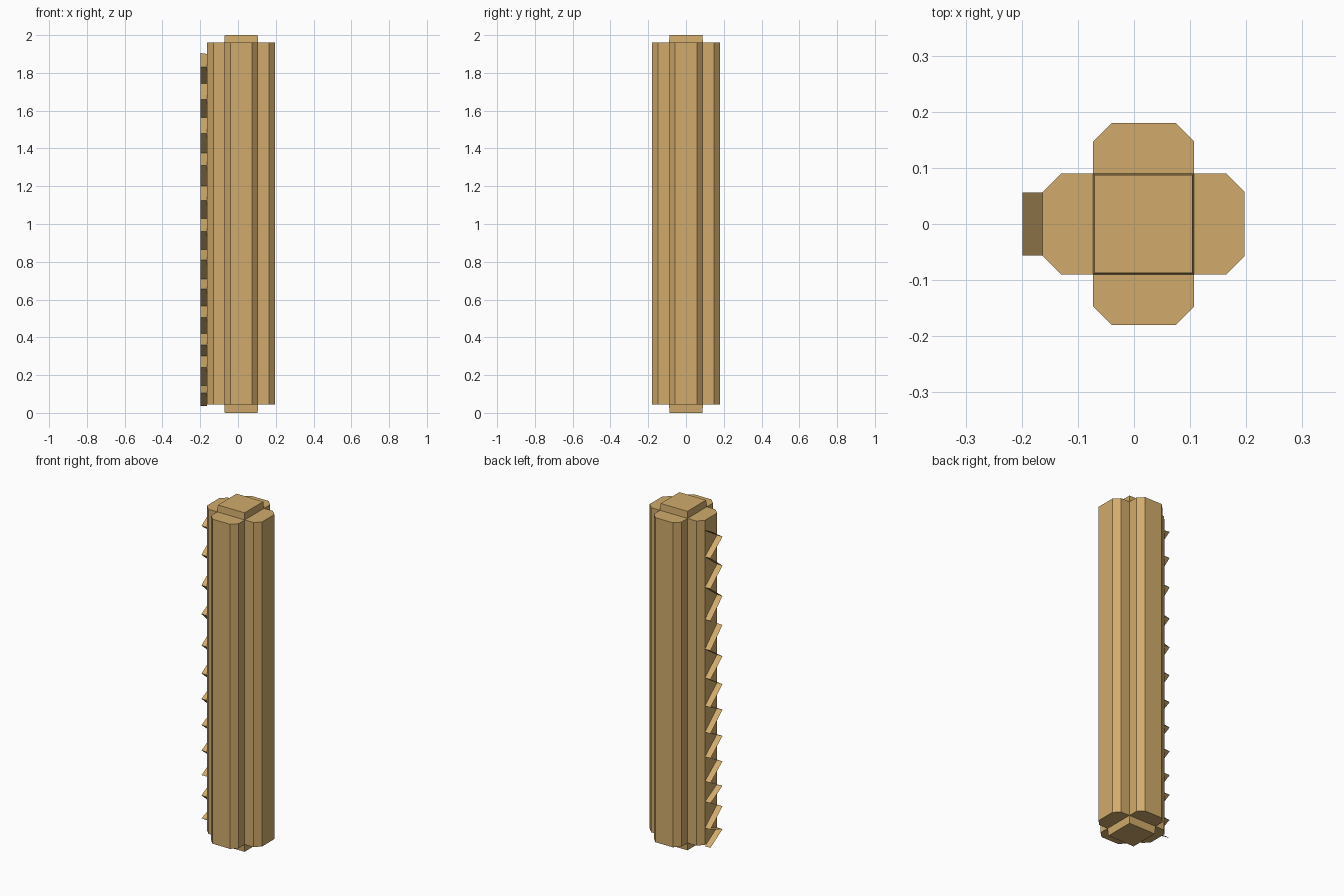
import bpy, bmesh

if "Cube" in bpy.data.objects:
    bpy.data.objects.remove(bpy.data.objects["Cube"])

CX = 0.017            # axis of the post (the side ribbon shifts the overall centre)
R, H, C = 0.18, 0.09, 0.033   # arm reach, arm half width, chamfer

wood = bpy.data.materials.new("wood")
wood.diffuse_color = (0.64, 0.41, 0.15, 1)
wood.use_nodes = True
wood.node_tree.nodes["Principled BSDF"].inputs["Base Color"].default_value = wood.diffuse_color


def make_object(name, verts, faces, fix_normals=True):
    mesh = bpy.data.meshes.new(name)
    mesh.from_pydata(verts, [], faces)
    if fix_normals:
        bm = bmesh.new()
        bm.from_mesh(mesh)
        bmesh.ops.recalc_face_normals(bm, faces=bm.faces)
        bm.to_mesh(mesh)
        bm.free()
    mesh.materials.append(wood)
    ob = bpy.data.objects.new(name, mesh)
    bpy.context.collection.objects.link(ob)
    return ob


def loft(name, rings):
    """Closed solid through rings of equal point count."""
    n = len(rings[0])
    verts = [p for ring in rings for p in ring]
    faces = [list(range(n)), list(range(len(verts) - n, len(verts)))]
    for k in range(len(rings) - 1):
        for i in range(n):
            j = (i + 1) % n
            faces.append([k * n + i, k * n + j, (k + 1) * n + j, (k + 1) * n + i])
    return make_object(name, verts, faces)


# Cross-shaped post: one chamfered arm outline turned four times
outline = []
arm = [(H, -H), (R - C, -H), (R, C - H), (R, H - C), (R - C, H)]
for turn in range(4):
    for x, y in arm:
        for _ in range(turn):
            x, y = -y, x
        outline.append((CX + x, y))
loft("cross_post", [[(x, y, z) for x, y in outline] for z in (0.045, 1.96)])

# Square core showing at both ends, slightly tapered
core = []
for z, h in ((0, 0.087), (0.045, H), (1.96, H), (2.0, 0.087)):
    core.append([(CX + sx * h, sy * h, z)
                 for sx, sy in ((-1, -1), (1, -1), (1, 1), (-1, 1))])
loft("square_core", core)

# Thin folded ribbon zigzagging down the left face
levels = [1.90, 1.83, 1.745, 1.66, 1.565, 1.48, 1.375, 1.31, 1.20, 1.125,
          1.03, 0.96, 0.865, 0.81, 0.71, 0.655, 0.565, 0.505, 0.42, 0.36,
          0.30, 0.24, 0.145, 0.105, 0.037]
verts, faces = [], []
for i, z in enumerate(levels):
    y = 0.056 if i % 2 == 0 else -0.056
    verts += [(CX - R, y, z), (-0.199, y, z + (0.005 if i == 0 else 0))]
    if i:
        faces.append([2 * i - 2, 2 * i - 1, 2 * i + 1, 2 * i])
make_object("zigzag_ribbon", verts, faces, False)
